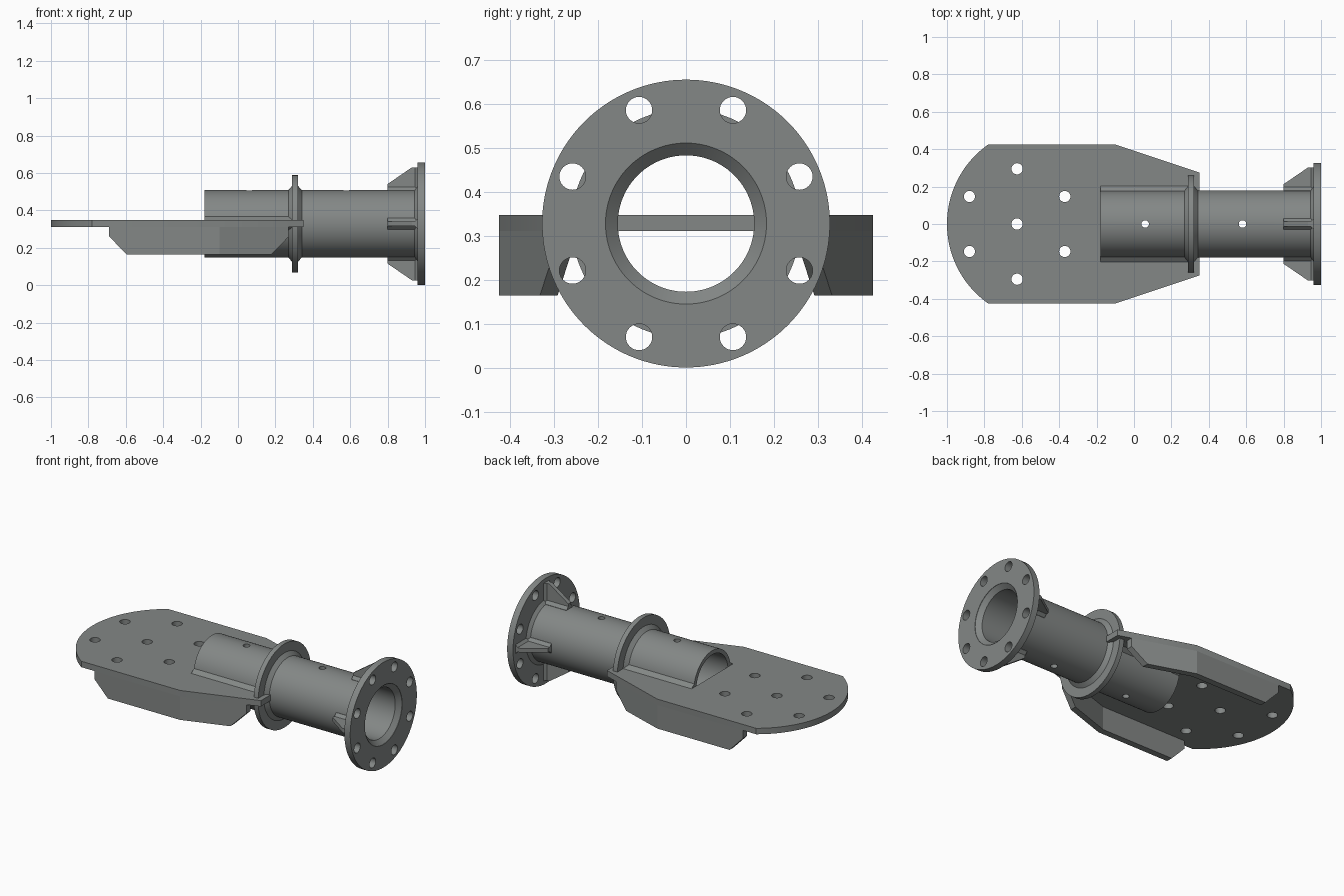
import bpy, bmesh, math
from mathutils import Matrix, Vector

if "Cube" in bpy.data.objects:
    bpy.data.objects.remove(bpy.data.objects["Cube"])

ZC = 0.328                    # height of the pipe axis
PLATE_Z0, PLATE_Z1 = 0.311, 0.348

steel = bpy.data.materials.new("grey steel")
steel.diffuse_color = (0.23, 0.245, 0.24, 1)
steel.use_nodes = True
steel.node_tree.nodes["Principled BSDF"].inputs["Base Color"].default_value = steel.diffuse_color


def add_mesh(name, bm, smooth=False):
    bmesh.ops.recalc_face_normals(bm, faces=bm.faces)
    me = bpy.data.meshes.new(name)
    bm.to_mesh(me)
    bm.free()
    me.materials.clear()
    me.materials.append(steel)
    ob = bpy.data.objects.new(name, me)
    bpy.context.collection.objects.link(ob)
    if smooth:
        bpy.ops.object.select_all(action='DESELECT')
        ob.select_set(True)
        bpy.context.view_layer.objects.active = ob
        bpy.ops.object.shade_smooth_by_angle(angle=math.radians(30))
    return ob


def loft(sections, closed=False):
    """Skin a list of equal-length point rings."""
    bm = bmesh.new()
    rings = [[bm.verts.new(p) for p in s] for s in sections]
    n = len(rings[0])
    pairs = list(zip(rings, rings[1:] + rings[:1])) if closed else list(zip(rings, rings[1:]))
    for a, b in pairs:
        for i in range(n):
            j = (i + 1) % n
            bm.faces.new((a[i], a[j], b[j], b[i]))
    if not closed:
        bm.faces.new(rings[0])
        bm.faces.new(rings[-1])
    return bm


def lathe(name, profile, seg=96):
    """Turn a closed (x, radius) profile about the pipe axis."""
    secs = []
    for k in range(seg):
        a = 2 * math.pi * k / seg
        secs.append([(x, r * math.cos(a), ZC + r * math.sin(a)) for x, r in profile])
    return add_mesh(name, loft(secs, True), True)


def circle(cx, cy, r, n=32):
    return [(cx + r * math.cos(2 * math.pi * i / n), cy + r * math.sin(2 * math.pi * i / n)) for i in range(n)]


def cut_sheet(name, loops, thick, matrix):
    """Flat sheet from an outline with holes, centred on its local z."""
    cu = bpy.data.curves.new(name, 'CURVE')
    cu.dimensions, cu.fill_mode, cu.extrude = '2D', 'BOTH', thick / 2
    for pts in loops:
        sp = cu.splines.new('POLY')
        sp.points.add(len(pts) - 1)
        for p, (x, y) in zip(sp.points, pts):
            p.co = (x, y, 0, 1)
        sp.use_cyclic_u = True
    tmp = bpy.data.objects.new("sheet_outline", cu)
    bpy.context.collection.objects.link(tmp)
    dg = bpy.context.evaluated_depsgraph_get()
    me = bpy.data.meshes.new_from_object(tmp.evaluated_get(dg))
    bm = bmesh.new()
    bm.from_mesh(me)
    bpy.data.objects.remove(tmp)
    bmesh.ops.remove_doubles(bm, verts=bm.verts, dist=1e-5)
    bm.transform(matrix)
    return add_mesh(name, bm, True)


# Main pipe, bevelled inside at the flange end
pipe = lathe("pipe", [(-0.18, 0.155), (0.972, 0.155), (0.998, 0.183), (0.96, 0.183),
                      (0.96, 0.18), (-0.18, 0.18)])

# Drain holes through top and bottom of the pipe
for x in (0.06, 0.58):
    bm = bmesh.new()
    bmesh.ops.create_cone(bm, cap_ends=True, segments=32, radius1=0.02, radius2=0.02,
                          depth=0.6, matrix=Matrix.Translation((x, 0, ZC)))
    cutter = add_mesh("drain_cutter", bm)
    cutter.hide_render = True
    mod = pipe.modifiers.new("drain", 'BOOLEAN')
    mod.operation, mod.object, mod.solver = 'DIFFERENCE', cutter, 'EXACT'
    bpy.ops.object.select_all(action='DESELECT')
    pipe.select_set(True)
    bpy.context.view_layer.objects.active = pipe
    bpy.ops.object.modifier_apply(modifier=mod.name)
    bpy.data.objects.remove(cutter)

# Bolted end flange
bolts = [circle(0.279 * math.cos(a), 0.279 * math.sin(a), 0.03)
         for a in (math.radians(22.5 + 45 * k) for k in range(8))]
to_x = Matrix(((0, 0, 1, 0.98), (1, 0, 0, 0), (0, 1, 0, ZC), (0, 0, 0, 1)))
cut_sheet("end_flange", [circle(0, 0, 0.327, 128), circle(0, 0, 0.183, 96)] + bolts, 0.04, to_x)
lathe("flange_weld", [(0.94, 0.175), (0.962, 0.175), (0.962, 0.203)])

# Collar ring with weld fillets on both sides
lathe("collar", [(0.29, 0.175), (0.29, 0.26), (0.32, 0.26), (0.32, 0.175)])
lathe("collar_weld", [(0.267, 0.178), (0.291, 0.205), (0.319, 0.205), (0.343, 0.178)])

# Base plate: rounded end, tapered end, slot for the pipe, seven holes
R = 0.52
half = math.asin(0.425 / R)
arc = [(-1 + R - R * math.cos(t), R * math.sin(t))
       for t in (half * (1 - i / 20) for i in range(41))]
outline = arc + [(-0.1, -0.425), (0.35, -0.275), (0.35, -0.179), (-0.18, -0.179),
                 (-0.18, 0.179), (0.35, 0.179), (0.35, 0.275), (-0.1, 0.425)]
holes = [(-0.625, 0)] + [(x, s * y) for x, y in ((-0.625, 0.295), (-0.88, 0.147), (-0.37, 0.147))
                         for s in (1, -1)]
cut_sheet("base_plate", [outline] + [circle(x, y, 0.03) for x, y in holes], PLATE_Z1 - PLATE_Z0,
          Matrix.Translation((0, 0, (PLATE_Z0 + PLATE_Z1) / 2)))


def edge_y(x):
    return 0.425 - max(0, x + 0.1) * 0.15 / 0.45


for s, side in ((1, "left"), (-1, "right")):
    # Stiffener skirt following the plate edge
    secs = []
    for x, z in ((-0.69, 0.262), (-0.597, 0.165), (-0.1, 0.165), (0.18, 0.165), (0.27, 0.258)):
        yo = edge_y(x)
        yi = yo - 0.04
        secs.append([(x, s * yo, z), (x, s * yo, PLATE_Z0), (x, s * yi, PLATE_Z0), (x, s * yi, z)])
    add_mesh(side + "_skirt", loft(secs))
    # Weld beads along the slot, above and below the plate
    for z, d, lab in ((PLATE_Z1, 1, "upper"), (PLATE_Z0, -1, "lower")):
        tri = [(s * 0.17, z), (s * 0.203, z), (s * 0.17, z + d * 0.024)]
        add_mesh(f"{side}_{lab}_slot_weld", loft([[(x, y, h) for y, h in tri] for x in (-0.18, 0.29)]))

# Four gussets with weld beads between pipe and flange
for k in range(4):
    turn = Matrix.Translation((0, 0, ZC)) @ Matrix.Rotation(k * math.pi / 2, 4, 'X')

    def gusset_part(name, sections):
        bm = loft(sections)
        bm.transform(turn)
        add_mesh(f"{name}_{k + 1}", bm)

    shape = [(0.8, 0.165), (0.8, 0.213), (0.93, 0.302), (0.962, 0.302), (0.962, 0.165)]
    gusset_part("gusset", [[(x, t, r) for x, r in shape] for t in (-0.013, 0.013)])
    foot = [(-0.03, 0.172), (-0.03, 0.179), (-0.012, 0.198), (0.012, 0.198), (0.03, 0.179), (0.03, 0.172)]
    gusset_part("gusset_foot_weld", [[(x, t, r) for t, r in foot] for x in (0.8, 0.962)])
    back = [(0.962, -0.03), (0.945, -0.012), (0.945, 0.012), (0.962, 0.03)]
    gusset_part("gusset_back_weld", [[(x, t, r) for x, t in back] for r in (0.175, 0.302)])
